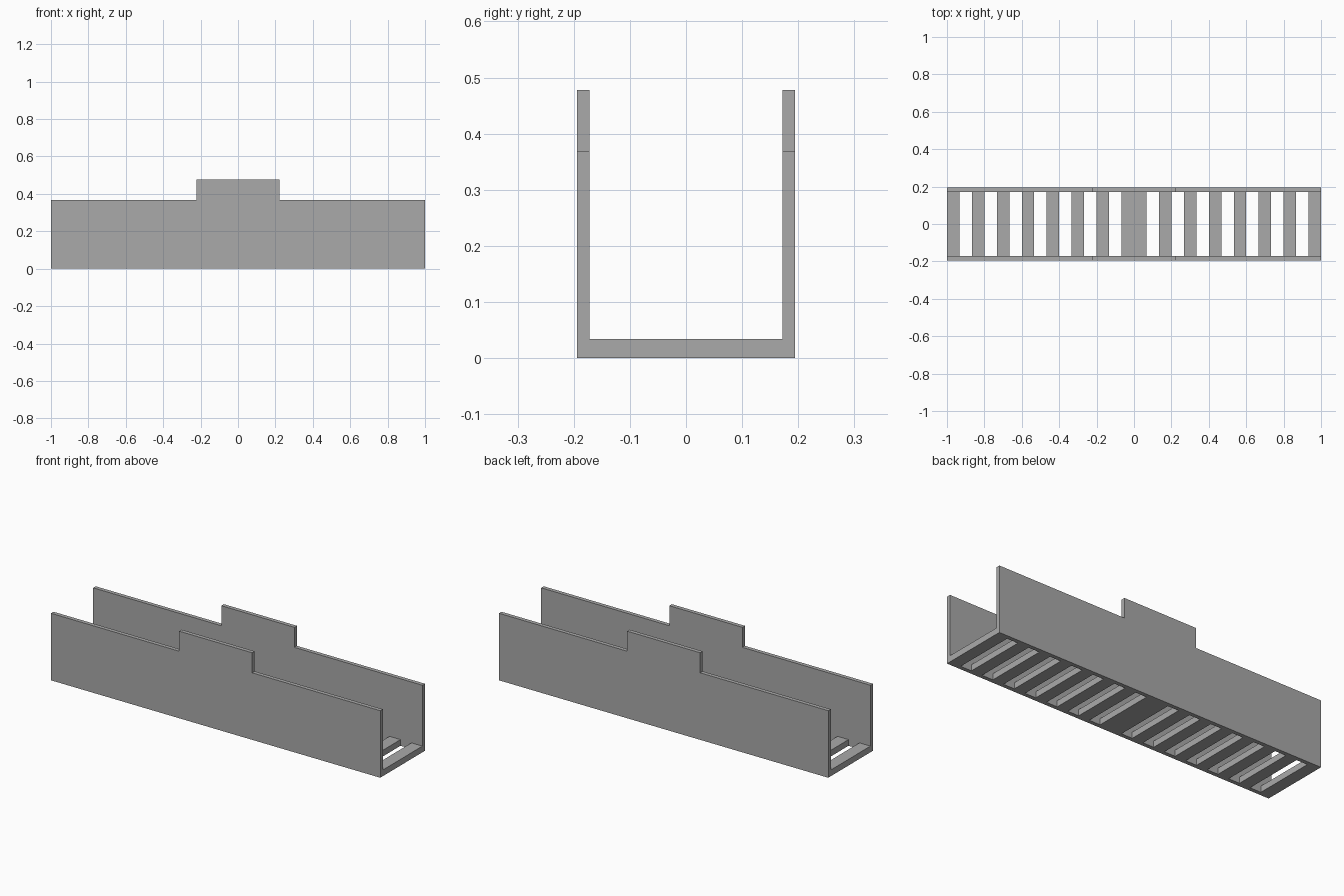
import bpy
import bmesh

default = bpy.data.objects.get("Cube")
if default:
    bpy.data.objects.remove(default, do_unlink=True)

HALF_LENGTH = 1.0
OUTER_Y, INNER_Y = 0.194, 0.172
WALL_TOP, TAB_TOP, TAB_HALF = 0.368, 0.478, 0.222
FLOOR_TOP = 0.034
PITCH = 2 * HALF_LENGTH / 15

grey = bpy.data.materials.new("plain grey")
grey.use_nodes = True
COLOUR = (0.4, 0.4, 0.4, 1)
grey.diffuse_color = COLOUR
grey.node_tree.nodes["Principled BSDF"].inputs["Base Color"].default_value = COLOUR


def extruded(name, outline, offset):
    """Close an outline into a face and extrude it along offset."""
    bm = bmesh.new()
    face = bm.faces.new([bm.verts.new(p) for p in outline])
    result = bmesh.ops.extrude_face_region(bm, geom=[face], use_keep_orig=True)
    moved = [v for v in result["geom"] if isinstance(v, bmesh.types.BMVert)]
    bmesh.ops.translate(bm, verts=moved, vec=offset)
    bmesh.ops.recalc_face_normals(bm, faces=bm.faces[:])
    mesh = bpy.data.meshes.new(name)
    bm.to_mesh(mesh)
    bm.free()
    mesh.materials.append(grey)
    obj = bpy.data.objects.new(name, mesh)
    bpy.context.collection.objects.link(obj)
    return obj


# Side walls with a raised central tab
half_profile = [(HALF_LENGTH, 0), (HALF_LENGTH, WALL_TOP),
                (TAB_HALF, WALL_TOP), (TAB_HALF, TAB_TOP)]
profile = half_profile + [(-x, z) for x, z in reversed(half_profile)]
for name, side in (("front_wall", -1), ("back_wall", 1)):
    extruded(name, [(x, side * INNER_Y, z) for x, z in profile],
             (0, side * (OUTER_Y - INNER_Y), 0))


# Floor slats between the walls
def slat(name, x0, x1):
    outline = [(x0, -INNER_Y, 0), (x1, -INNER_Y, 0),
               (x1, INNER_Y, 0), (x0, INNER_Y, 0)]
    extruded(name, outline, (0, 0, FLOOR_TOP))


slat("centre_slat", -PITCH / 2, PITCH / 2)
for i in range(7):
    outer = HALF_LENGTH - i * PITCH
    inner = outer - PITCH / 2
    slat(f"left_slat_{i + 1}", inner, outer)
    slat(f"right_slat_{i + 1}", -outer, -inner)
